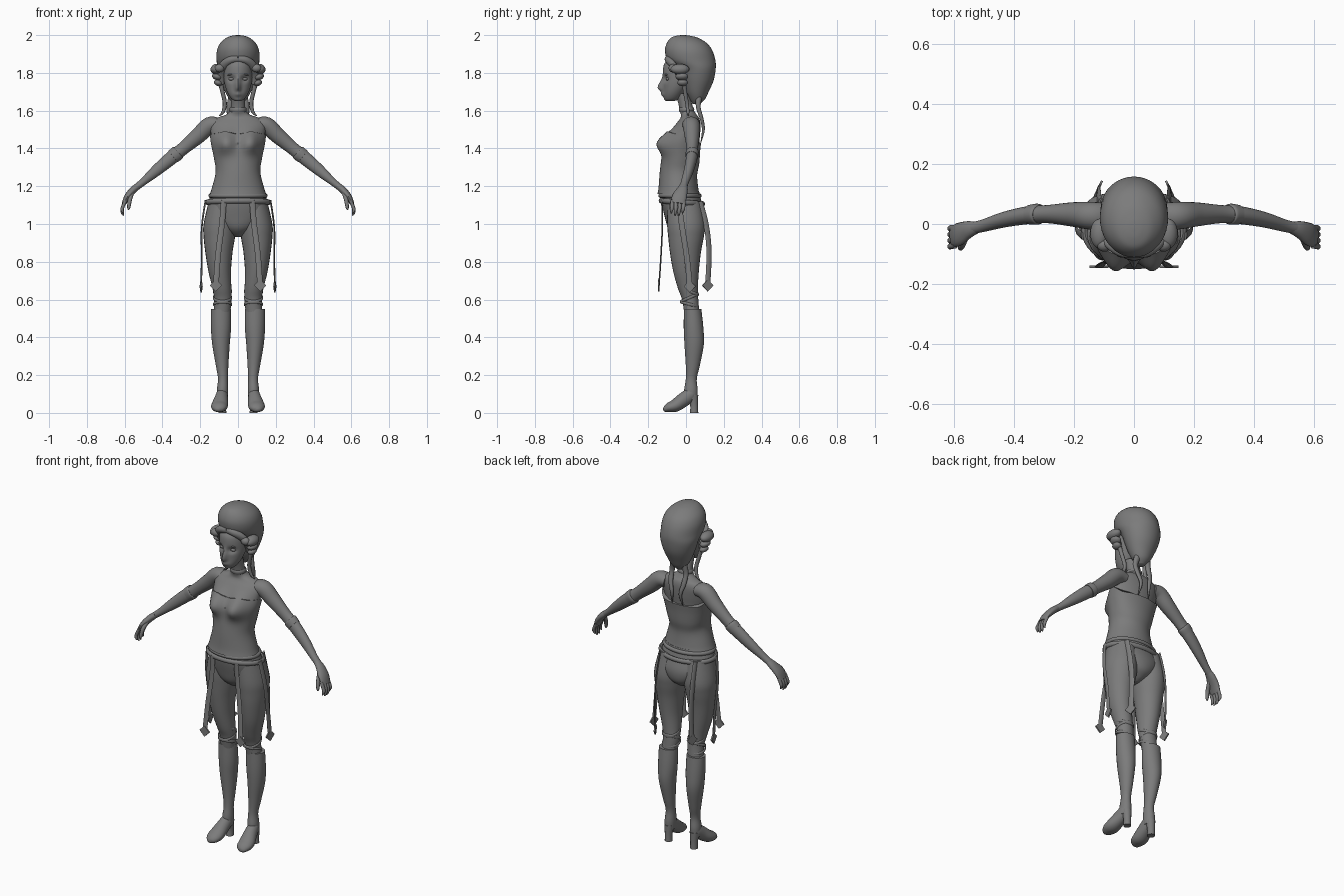
import bpy, bmesh, math
from mathutils import Vector, Matrix

grey = bpy.data.materials.new("mid_grey")
grey.diffuse_color = (0.2, 0.2, 0.2, 1)


def finish(name, bm, mirror=False):
    bmesh.ops.recalc_face_normals(bm, faces=bm.faces)
    me = bpy.data.meshes.new(name)
    bm.to_mesh(me)
    bm.free()
    ob = bpy.data.objects.new(name, me)
    bpy.context.collection.objects.link(ob)
    me.materials.append(grey)
    bpy.context.view_layer.objects.active = ob
    ob.select_set(True)
    bpy.ops.object.shade_smooth_by_angle(angle=math.radians(50))
    ob.select_set(False)
    if mirror:
        m = ob.modifiers.new("mirror", 'MIRROR')
        m.use_mirror_merge = False
    return ob


def smooth_rows(rows, steps):
    """Catmull-Rom through rows of numbers."""
    out = []
    for i in range(len(rows) - 1):
        p = [rows[max(0, min(len(rows) - 1, i + k))] for k in (-1, 0, 1, 2)]
        for s in range(steps):
            t = s / steps
            out.append([0.5 * (2 * b + (c - a) * t + (2 * a - 5 * b + 4 * c - d) * t * t
                               + (3 * b - a - 3 * c + d) * t ** 3) for a, b, c, d in zip(*p)])
    return out + [list(rows[-1])]


def loft(name, rows, ref=None, n=24, steps=5, mirror=False, shape=None):
    """Rows are x, y, z, half width, half depth. Rings are level unless ref gives the depth axis."""
    rows = smooth_rows(rows, steps)
    bm = bmesh.new()
    rings = []
    for i, (x, y, z, a, b) in enumerate(rows):
        side, depth = Vector((1, 0, 0)), Vector((0, 1, 0))
        if ref:
            t = (Vector(rows[min(i + 1, len(rows) - 1)][:3]) - Vector(rows[max(i - 1, 0)][:3])).normalized()
            side = t.cross(Vector(ref)).normalized()
            depth = side.cross(t)
        ring = []
        for k in range(n):
            w = math.tau * k / n
            v = Vector((x, y, z)) + side * max(a, .001) * math.cos(w) + depth * max(b, .001) * math.sin(w)
            ring.append(bm.verts.new(shape(v) if shape else v))
        rings.append(ring)
    for r, s in zip(rings, rings[1:]):
        for k in range(n):
            bm.faces.new((r[k], r[(k + 1) % n], s[(k + 1) % n], s[k]))
    bm.faces.new(rings[0])
    bm.faces.new(rings[-1])
    return finish(name, bm, mirror)


def ball(name, loc, size, tilt=0, mirror=True):
    bm = bmesh.new()
    m = Matrix.Translation(loc) @ Matrix.Rotation(tilt, 4, 'Y') @ Matrix.Diagonal((*size, 1))
    bmesh.ops.create_uvsphere(bm, u_segments=20, v_segments=12, radius=1, matrix=m)
    return finish(name, bm, mirror)


def band(name, c, rx, ry, thick, high, slope=0, mirror=False):
    """Rounded elliptical band; slope tips it along y."""
    bm = bmesh.new()
    n, k = 40, 8
    g = [[bm.verts.new((c[0] + (rx + thick * math.cos(q)) * math.cos(w),
                        c[1] + (ry + thick * math.cos(q)) * math.sin(w),
                        c[2] + high * math.sin(q) + slope * math.sin(w)))
          for q in (math.tau * j / k for j in range(k))] for w in (math.tau * i / n for i in range(n))]
    for i in range(n):
        for j in range(k):
            i2, j2 = (i + 1) % n, (j + 1) % k
            bm.faces.new((g[i][j], g[i2][j], g[i2][j2], g[i][j2]))
    return finish(name, bm, mirror)


def bump(d, s):
    return math.exp(-(d / s) ** 2)


# Torso with bust, bare above the bodice
def bust(v):
    if v.y < -0.01:
        v.y -= 0.05 * bump(abs(v.x) - .068, .048) * bump(v.z - 1.425, .05 if v.z < 1.425 else .065)
    return v


torso = [(0, -.04, 1.165, .143, .106), (0, -.04, 1.2, .132, .1), (0, -.04, 1.28, .113, .094),
         (0, -.03, 1.35, .122, .095), (0, -.02, 1.43, .138, .09), (0, -.005, 1.48, .144, .08),
         (0, .012, 1.53, .145, .064), (0, .02, 1.56, .115, .05), (0, .015, 1.578, .065, .042),
         (0, .005, 1.6, .042, .038), (0, -.005, 1.64, .037, .036), (0, -.02, 1.69, .037, .036)]
loft("torso", torso, n=48, shape=bust)


# Bodice shell with a sweetheart top edge that dips at the back
def bodice_shape(v):
    top = 1.475 + .015 * bump(abs(v.x) - .07, .04) if v.y < 0 else 1.475 - .045 * min(1, v.y / .05)
    v.z = 1.16 + (v.z - 1.165) * (top - 1.16) / .315
    return bust(v)


loft("bodice", [(0, y, z, a + .005, b + .005) for _, y, z, a, b in torso[:6]], n=48, shape=bodice_shape)
band("choker", (0, .003, 1.605), .041, .037, .004, .012)

# Briefs, hips and belts
loft("briefs", [(0, -.03, 1.17, .138, .1), (0, -.022, 1.11, .158, .106), (0, -.005, 1.04, .155, .108),
                (0, 0, .98, .1, .095), (0, 0, .945, .045, .06), (0, 0, .93, .015, .03)], n=36)
band("upper_belt", (0, -.032, 1.15), .146, .104, .011, .012)
band("lower_belt", (0, -.022, 1.115), .164, .112, .011, .014, -.008)

# Legs, knee bands and boots
loft("leg", [(.085, -.01, 1.12, .07, .09), (.096, 0, 1.0, .086, .1), (.099, 0, .93, .083, .094),
             (.101, -.003, .85, .072, .082), (.097, 0, .75, .06, .068), (.085, .01, .66, .05, .053),
             (.08, .022, .6, .046, .043), (.086, .032, .52, .044, .04)], mirror=True)
for z, s in ((.645, -.02), (.61, .02), (.575, -.012)):
    band("knee_band", (.082, .018, z), .047, .046, .004, .008, s, mirror=True)
loft("boot_shaft", [(.09, .035, .55, .053, .046), (.09, .04, .45, .053, .052), (.09, .043, .36, .046, .051),
                    (.084, .036, .25, .033, .037), (.08, .028, .18, .026, .029), (.082, .026, .12, .03, .036),
                    (.083, .026, .07, .028, .034)], mirror=True)


def on_floor(v):
    v.z = max(v.z, .004)
    return v


loft("shoe", [(.082, .05, .105, .02, .03), (.084, .03, .1, .029, .036), (.089, -.01, .072, .036, .038),
              (.097, -.055, .04, .044, .034), (.1, -.09, .028, .04, .026), (.102, -.112, .018, .024, .015),
              (.102, -.12, .015, .006, .005)], ref=(0, 0, 1), mirror=True, shape=on_floor)
loft("heel", [(.083, .043, 0, .021, .022), (.083, .043, .04, .021, .021), (.083, .037, .095, .027, .028)],
     n=12, mirror=True)

# Arms, glove cuffs and hands
loft("arm", [(.1, .025, 1.525, .035, .045), (.15, .028, 1.522, .045, .046), (.21, .032, 1.468, .042, .04),
             (.29, .033, 1.4, .034, .03), (.35, .03, 1.352, .036, .03), (.43, .015, 1.285, .03, .026),
             (.5, -.005, 1.225, .02, .021), (.535, -.013, 1.197, .018, .02)], ref=(0, 1, 0), mirror=True)
loft("glove_cuff", [(.315, .033, 1.381, .035, .031), (.322, .033, 1.375, .04, .035),
                    (.345, .031, 1.356, .038, .033)], ref=(0, 1, 0), mirror=True)
loft("palm", [(.525, -.012, 1.205, .017, .02), (.555, -.02, 1.18, .019, .03), (.585, -.035, 1.145, .017, .039),
              (.604, -.042, 1.108, .012, .036)], ref=(0, 1, 0), n=16, mirror=True)
for i in range(4):
    y = -.012 - .02 * i
    low = 1.038 + .012 * abs(i - 1.5)
    loft("finger", [(.595, y, 1.125, .009, .01), (.612, y - .002, 1.085, .009, .01),
                    (.612, y - .005, low + .015, .008, .008), (.606, y - .006, low, .003, .003)],
         ref=(0, 1, 0), n=10, steps=3, mirror=True)
loft("thumb", [(.56, -.035, 1.17, .012, .014), (.572, -.068, 1.13, .011, .011),
               (.578, -.08, 1.09, .009, .009), (.58, -.083, 1.075, .003, .003)], ref=(0, 1, 0), n=10, mirror=True)


# Face with nose, brow and sunken eye sockets
def face(v):
    if v.y < -.05:
        v.y -= .03 * bump(v.x, .013) * bump(v.z - 1.722, .022 if v.z < 1.722 else .04)
        v.y += .016 * bump(abs(v.x) - .034, .02) * bump(v.z - 1.768, .016)
        v.y -= .01 * bump(v.x, .02) * bump(v.z - 1.686, .012)
    return v


loft("head", [(0, -.085, 1.65, .012, .018), (0, -.077, 1.66, .032, .038), (0, -.066, 1.69, .053, .054),
              (0, -.052, 1.73, .068, .068), (0, -.036, 1.78, .076, .086), (0, -.03, 1.84, .074, .088),
              (0, -.02, 1.88, .06, .07)], n=64, steps=8, shape=face)
ball("eye", (.034, -.095, 1.768), (.017, .012, .009))
ball("brow", (.036, -.104, 1.792), (.021, .008, .004), .15)
ball("lips", (0, -.118, 1.684), (.017, .009, .007), mirror=False)

# Tall swept-back hair
loft("hair", [(0, .055, 1.635, .02, .02), (0, .06, 1.66, .045, .04), (0, .06, 1.7, .068, .06),
              (0, .063, 1.76, .092, .083), (0, .058, 1.82, .108, .099), (0, .03, 1.865, .113, .126),
              (0, .015, 1.915, .112, .126), (0, .005, 1.955, .096, .108), (0, -.008, 1.985, .063, .073),
              (0, -.015, 1.997, .03, .035), (0, -.015, 2.0, .004, .005)], n=40)
loft("fringe_sweep", [(0, -.098, 1.875, .018, .014), (.04, -.093, 1.868, .02, .018), (.075, -.068, 1.84, .024, .018),
                      (.088, -.035, 1.79, .026, .017), (.085, -.02, 1.74, .012, .012)],
     ref=(0, 1, 0), n=14, mirror=True)
ball("hair_roll", (.115, -.032, 1.82), (.031, .05, .027), .3)
ball("hair_roll_end", (.098, -.07, 1.825), (.026, .022, .022))
ball("middle_curl", (.11, -.022, 1.78), (.028, .034, .019), -.3)
ball("lower_curl", (.105, -.018, 1.748), (.023, .028, .017), -.3)
loft("side_tendril", [(.095, -.01, 1.75, .013, .012), (.082, -.005, 1.7, .011, .011), (.07, .005, 1.64, .011, .01),
                      (.078, .01, 1.595, .009, .008), (.1, .012, 1.572, .002, .002)],
     ref=(0, 1, 0), n=10, mirror=True)
loft("back_lock", [(.03, .07, 1.68, .02, .018), (.045, .065, 1.62, .015, .013), (.042, .082, 1.56, .014, .01),
                   (.028, .092, 1.5, .01, .008), (.035, .078, 1.43, .002, .002)],
     ref=(0, 1, 0), n=10, mirror=True)


# Hanging straps, each with a diamond tip: top, middle and bottom points plus facing direction
def strap(name, pts, facing):
    loft(name, [(*p, .015, .004) for p in pts], ref=facing, n=8, mirror=True)
    f = Vector(facing).normalized()
    side = Vector((0, 0, 1)).cross(f)
    end = Vector(pts[-1])
    bm = bmesh.new()
    rim = [(side, .032), (Vector((0, 0, 1)), .032), (-side, .032), (Vector((0, 0, -1)), .032)]
    sides = [[bm.verts.new(end + d * r + f * o) for d, r in rim] for o in (-.004, .004)]
    for s in sides:
        bm.faces.new(s)
    for k in range(4):
        bm.faces.new((sides[0][k], sides[0][(k + 1) % 4], sides[1][(k + 1) % 4], sides[1][k]))
    finish(name + "_diamond", bm, True)


strap("front_strap", [(.075, -.128, 1.125), (.085, -.125, 1.0), (.105, -.132, .84), (.117, -.143, .675)], (0, -1, 0))
strap("side_strap", [(.172, -.04, 1.125), (.192, -.02, .98), (.192, .005, .82), (.195, .02, .67)], (1, -.15, 0))
strap("back_strap", [(.115, .075, 1.12), (.118, .108, .99), (.118, .122, .85), (.12, .115, .675)], (.9, .42, 0))
